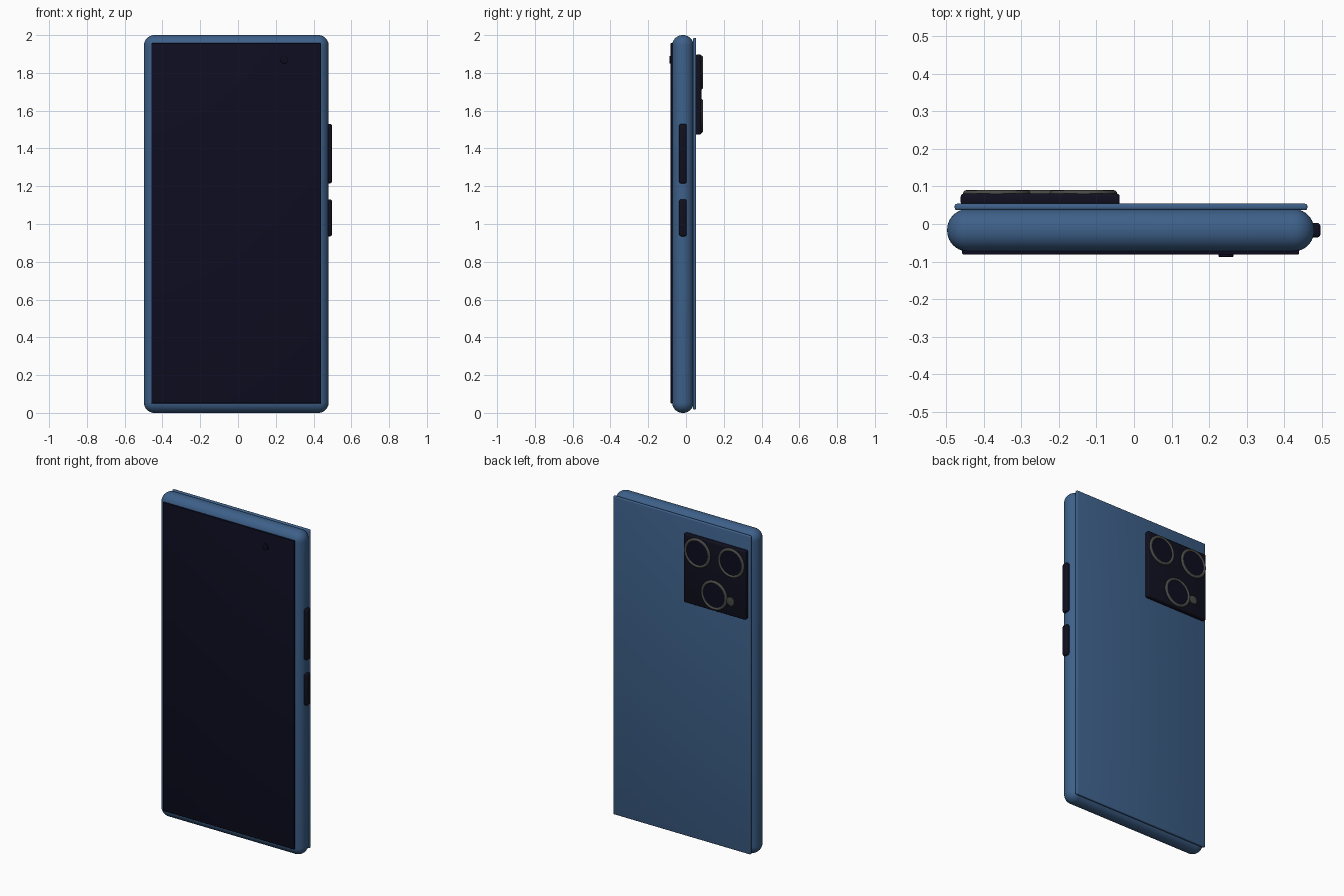
import bpy
from math import pi, radians

cube = bpy.data.objects.get("Cube")
if cube:
    bpy.data.objects.remove(cube, do_unlink=True)


def material(name, color):
    mat = bpy.data.materials.new(name)
    mat.use_nodes = True
    mat.diffuse_color = (*color, 1)
    bsdf = next(n for n in mat.node_tree.nodes if n.type == 'BSDF_PRINCIPLED')
    bsdf.inputs["Base Color"].default_value = (*color, 1)
    return mat


BLUE = material("blue metal", (0.047, 0.117, 0.25))
GLASS = material("dark glass", (0.004, 0.004, 0.015))
BLACK = material("black trim", (0.005, 0.005, 0.014))
GREY = material("grey ring", (0.065, 0.065, 0.062))


def finish(name, mat, bevel=0, segments=3):
    """Name, colour, round and shade the active object."""
    ob = bpy.context.object
    ob.name = name
    ob.data.materials.append(mat)
    if bevel:
        mod = ob.modifiers.new("rounding", 'BEVEL')
        mod.width, mod.segments = bevel, segments
        mod.limit_method = 'ANGLE'
        bpy.ops.object.modifier_apply(modifier=mod.name)
    bpy.ops.object.shade_smooth_by_angle(angle=radians(35))
    return ob


def box(name, mat, xs, ys, zs, bevel=0, segments=3):
    spans = (xs, ys, zs)
    bpy.ops.mesh.primitive_cube_add(size=1, location=[(a + b) / 2 for a, b in spans])
    bpy.context.object.scale = [b - a for a, b in spans]
    bpy.ops.object.transform_apply(location=False, rotation=False, scale=True)
    return finish(name, mat, bevel, segments)


def disc(name, mat, radius, x, z, ys, bevel=0):
    """Cylinder with its axis along y."""
    bpy.ops.mesh.primitive_cylinder_add(
        vertices=48, radius=radius, depth=ys[1] - ys[0],
        location=(x, sum(ys) / 2, z), rotation=(pi / 2, 0, 0))
    return finish(name, mat, bevel)


# Body, back panel and screen
box("body", BLUE, (-0.498, 0.48), (-0.073, 0.04), (0, 2), 0.055, 10)
box("back_panel", BLUE, (-0.478, 0.462), (0.037, 0.054), (0.018, 1.985), 0.006)
box("screen", GLASS, (-0.458, 0.44), (-0.081, -0.068), (0.05, 1.957), 0.003)
disc("front_camera", GLASS, 0.02, 0.245, 1.87, (-0.0875, -0.078), 0.002)

# Side buttons
for name, zs in (("volume_button", (1.215, 1.53)), ("power_button", (0.935, 1.13))):
    box(name, BLACK, (0.465, 0.497), (-0.036, 0.003), zs, 0.009)

# Rear camera block with three ringed lenses and a flash
box("camera_block", BLACK, (-0.462, -0.038), (0.05, 0.081), (1.473, 1.897), 0.008)
lenses = {"inner": (-0.135, 1.802), "outer": (-0.366, 1.802), "lower": (-0.25, 1.572)}
for name, (x, z) in lenses.items():
    disc(name + "_lens", GLASS, 0.083, x, z, (0.078, 0.0835))
    bpy.ops.mesh.primitive_torus_add(
        major_segments=64, minor_segments=12, major_radius=0.081, minor_radius=0.009,
        location=(x, 0.081, z), rotation=(pi / 2, 0, 0))
    finish(name + "_lens_ring", GREY)
disc("flash", GREY, 0.027, -0.363, 1.565, (0.078, 0.088), 0.003)
